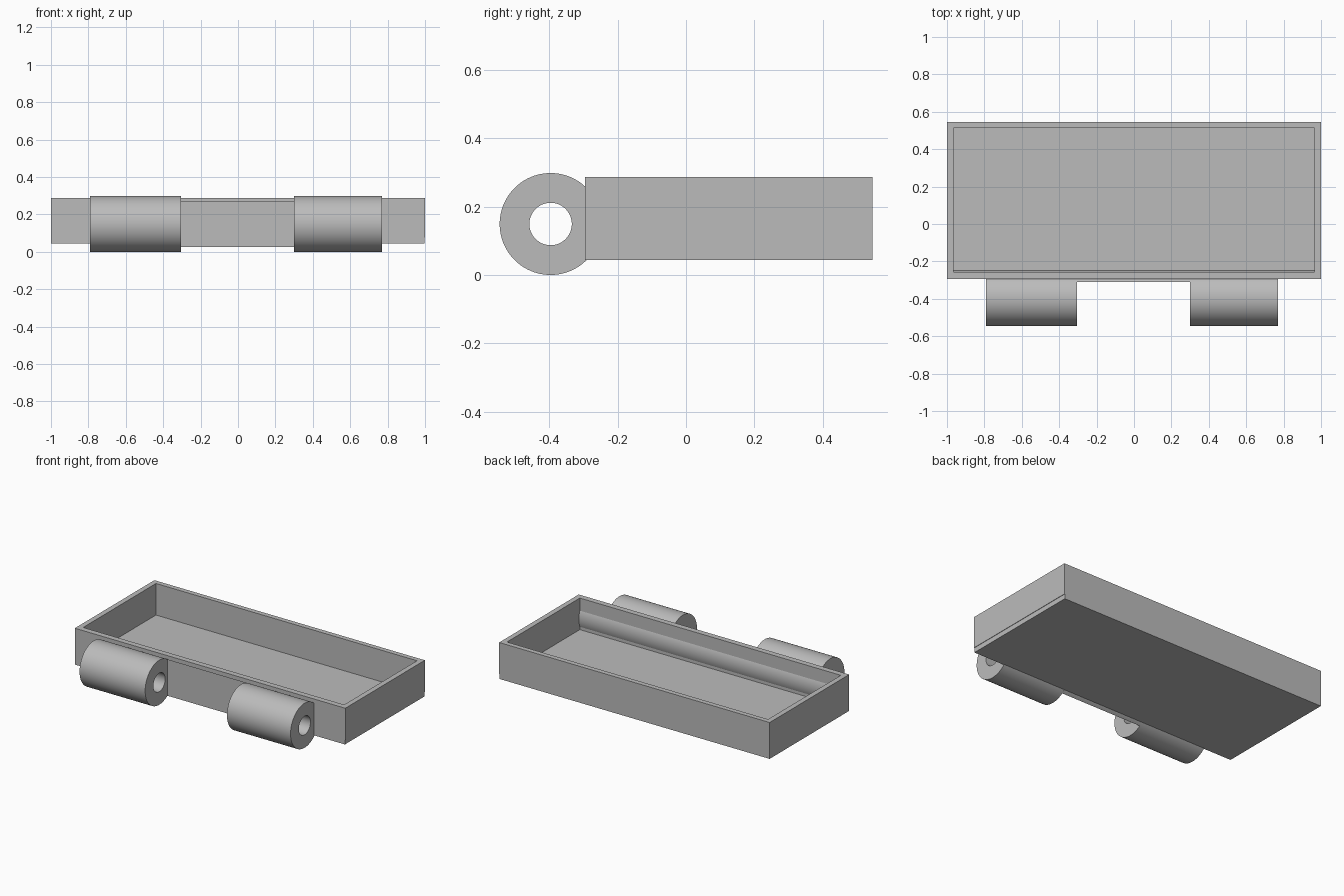
import bpy
import bmesh
import math

if "Cube" in bpy.data.objects:
    bpy.data.objects.remove(bpy.data.objects["Cube"], do_unlink=True)

grey = bpy.data.materials.new("plain grey")
grey.use_nodes = True
GREY = (0.5, 0.5, 0.5, 1.0)
grey.diffuse_color = GREY
grey.node_tree.nodes["Principled BSDF"].inputs["Base Color"].default_value = GREY

# Hinge axis position and radii
AXIS_Y, AXIS_Z = -0.396, 0.149
RADIUS, BORE = 0.149, 0.062


def extrude(name, outer, start, end, place, inner=None, smooth=False):
    """Extrude a 2D outline, optionally with a matching inner outline."""
    bm = bmesh.new()
    n = len(outer)

    def loop(points, level):
        return [bm.verts.new(place(a, b, level)) for a, b in points]

    def bridge(first, second):
        for i in range(n):
            j = (i + 1) % n
            bm.faces.new((first[i], first[j], second[j], second[i]))

    low, high = loop(outer, start), loop(outer, end)
    bridge(low, high)
    if inner:
        inner_low, inner_high = loop(inner, start), loop(inner, end)
        bridge(inner_high, inner_low)
        bridge(inner_low, low)
        bridge(high, inner_high)
    else:
        bm.faces.new(low[::-1])
        bm.faces.new(high)
    bmesh.ops.recalc_face_normals(bm, faces=bm.faces)
    mesh = bpy.data.meshes.new(name)
    bm.to_mesh(mesh)
    bm.free()
    mesh.materials.append(grey)
    obj = bpy.data.objects.new(name, mesh)
    bpy.context.collection.objects.link(obj)
    if smooth:
        bpy.ops.object.select_all(action="DESELECT")
        obj.select_set(True)
        bpy.context.view_layer.objects.active = obj
        bpy.ops.object.shade_smooth_by_angle(angle=math.radians(30))
    return obj


def along_z(a, b, level):
    return (a, b, level)


def along_x(a, b, level):
    return (level, a, b)


def rectangle(x0, x1, y0, y1):
    return [(x0, y0), (x1, y0), (x1, y1), (x0, y1)]


def arc(radius, half_angle, count, closed=False):
    span = count if closed else count - 1
    angles = [-half_angle + 2 * half_angle * i / span for i in range(count)]
    return [(AXIS_Y + radius * math.cos(t), AXIS_Z + radius * math.sin(t))
            for t in angles]


def clip(points, y_max):
    return [(min(y, y_max), z) for y, z in points]


def chord_angle(y):
    return math.acos((y - AXIS_Y) / RADIUS)


# Open tray: floor plate and wall frame
FLOOR = 0.076
extrude("tray_floor", rectangle(-1, 0.997, -0.295, 0.545), 0.044, FLOOR, along_z)
extrude("tray_walls", rectangle(-1, 1, -0.295, 0.545), FLOOR, 0.287, along_z,
        inner=rectangle(-0.965, 0.965, -0.257, 0.512))

# Hinge knuckles, merging into the front wall
outer = clip(arc(RADIUS, math.pi, 96, closed=True), -0.28)
bore = arc(BORE, math.pi, 96, closed=True)
for name, x0, x1 in (("right_knuckle", -0.79, -0.305), ("left_knuckle", 0.30, 0.77)):
    extrude(name, outer, x0, x1, along_x, inner=bore, smooth=True)

# Shallow web between the knuckles, cut flat in front
extrude("hinge_web", clip(arc(RADIUS, chord_angle(-0.31), 48), -0.28),
        -0.305, 0.30, along_x)

# Rounded swelling on the inside of the front wall
extrude("inner_swelling", arc(RADIUS, chord_angle(-0.275), 40),
        -0.965, 0.965, along_x, smooth=True)
